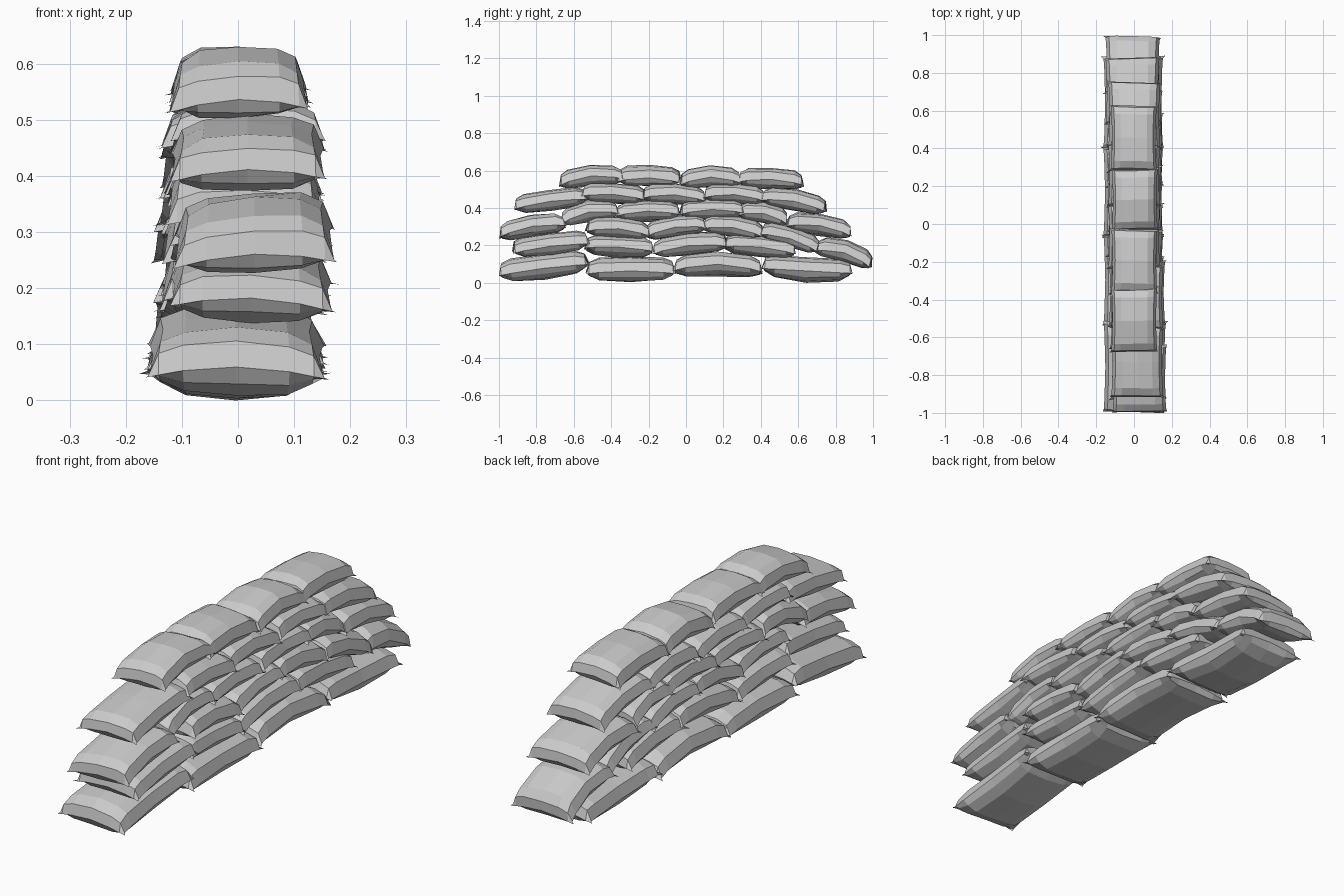
import bpy, bmesh, random
from mathutils import Vector

random.seed(4)

# Sandbags per course: (y start, z start, y end, z end, arch)
COURSES = [
    [(-1.0, .06, -.52, .12, -.005), (-.535, .075, -.055, .075, -.002),
     (-.07, .095, .41, .088, .010), (.405, .092, .89, .065, -.010)],
    [(-.93, .185, -.52, .235, -.003), (-.54, .205, -.175, .185, -.003),
     (-.18, .185, .225, .226, .004), (.2, .215, .585, .175, .0),
     (.695, .205, 1.0, .115, .010)],
    [(-1.0, .27, -.645, .328, .004), (-.535, .305, -.195, .278, .004),
     (-.22, .275, .105, .322, .005), (.09, .322, .415, .278, .005),
     (.40, .29, .715, .195, .004), (.535, .332, .885, .278, .006)],
    [(-.92, .415, -.53, .467, -.002), (-.67, .348, -.36, .402, .010),
     (-.375, .378, -.03, .386, .002), (-.035, .39, .305, .396, .002),
     (.28, .393, .545, .345, .008), (.405, .47, .755, .408, .004)],
    [(-.555, .488, -.215, .468, .0), (-.235, .48, .105, .462, .004),
     (.095, .483, .425, .463, .004)],
    [(-.68, .55, -.335, .582, .008), (-.365, .574, -.025, .567, .002),
     (-.035, .556, .295, .563, .010), (.28, .562, .63, .545, .002)],
]
# Position and fullness (zero at the seam): across the width, along the length
WIDTH = [(-1, 0), (-.88, .58), (-.6, .9), (0, 1), (.6, .9), (.88, .58), (1, 0)]
LENGTH = [(-1, 0), (-.94, .56), (-.72, .9), (0, 1), (.72, .9), (.94, .56), (1, 0)]


def sandbag(name, y0, z0, y1, z1, arch, x, half_w, full):
    """Stuffed pillow with a pinched seam and drooping pointed corners."""
    a, b = Vector((x, y0, z0)), Vector((x, y1, z1))
    mid, along = (a + b) / 2, b - a
    half_l = along.length / 2
    along.normalize()
    side = Vector((1, random.uniform(-.04, .04), random.uniform(-.05, .05)))
    normal = Vector((0, -along.z, along.y))
    bm = bmesh.new()
    n = len(WIDTH)
    grids = []
    for height in (full, -full):
        grid = []
        for u, fu in WIDTH:
            for v, fv in LENGTH:
                rim = fu == 0 or fv == 0
                if rim and grids:  # both halves share the seam
                    grid.append(grids[0][len(grid)])
                    continue
                px = half_w * u * (1 - .06 * (1 - v * v))
                py = half_l * v * (1 - .02 * (1 - u * u))
                h = height * fu * fv + arch * (1 - 2 * v * v)
                if rim:
                    h -= .006 + .02 * u * u * v * v
                    if abs(u * v) == 1:
                        px *= random.uniform(1.01, 1.09)
                else:
                    h += random.uniform(-.003, .003) - .006 * u * u * v * v
                grid.append(bm.verts.new(mid + side * px + along * py + normal * h))
        for i in range(n - 1):
            for j in range(n - 1):
                q = [grid[i * n + j], grid[(i + 1) * n + j],
                     grid[(i + 1) * n + j + 1], grid[i * n + j + 1]]
                bm.faces.new(q if height > 0 else q[::-1])
        grids.append(grid)
    # Keep the bag on the ground and inside the overall length
    for vert in bm.verts:
        vert.co.z = max(vert.co.z, 0)
        vert.co.y = max(-1, min(1, vert.co.y))
    mesh = bpy.data.meshes.new(name)
    bm.to_mesh(mesh)
    bm.free()
    bpy.context.collection.objects.link(bpy.data.objects.new(name, mesh))


# Stack the courses: (x centre, half width, fullness either side of the seam)
STYLE = [(0, .158, .067), (.01, .145, .059), (.012, .143, .058),
         (.008, .138, .057), (.004, .138, .056), (.002, .122, .058)]
for row, bags in enumerate(COURSES):
    x, half_w, full = STYLE[row]
    for k, bag in enumerate(bags):
        shift = -.02 * (bag[0] + bag[2]) / 2 if 0 < row < 5 else 0
        sandbag(f"sandbag_{row + 1}_{k + 1}", *bag,
                x + shift + random.uniform(-.006, .006), half_w, full)
